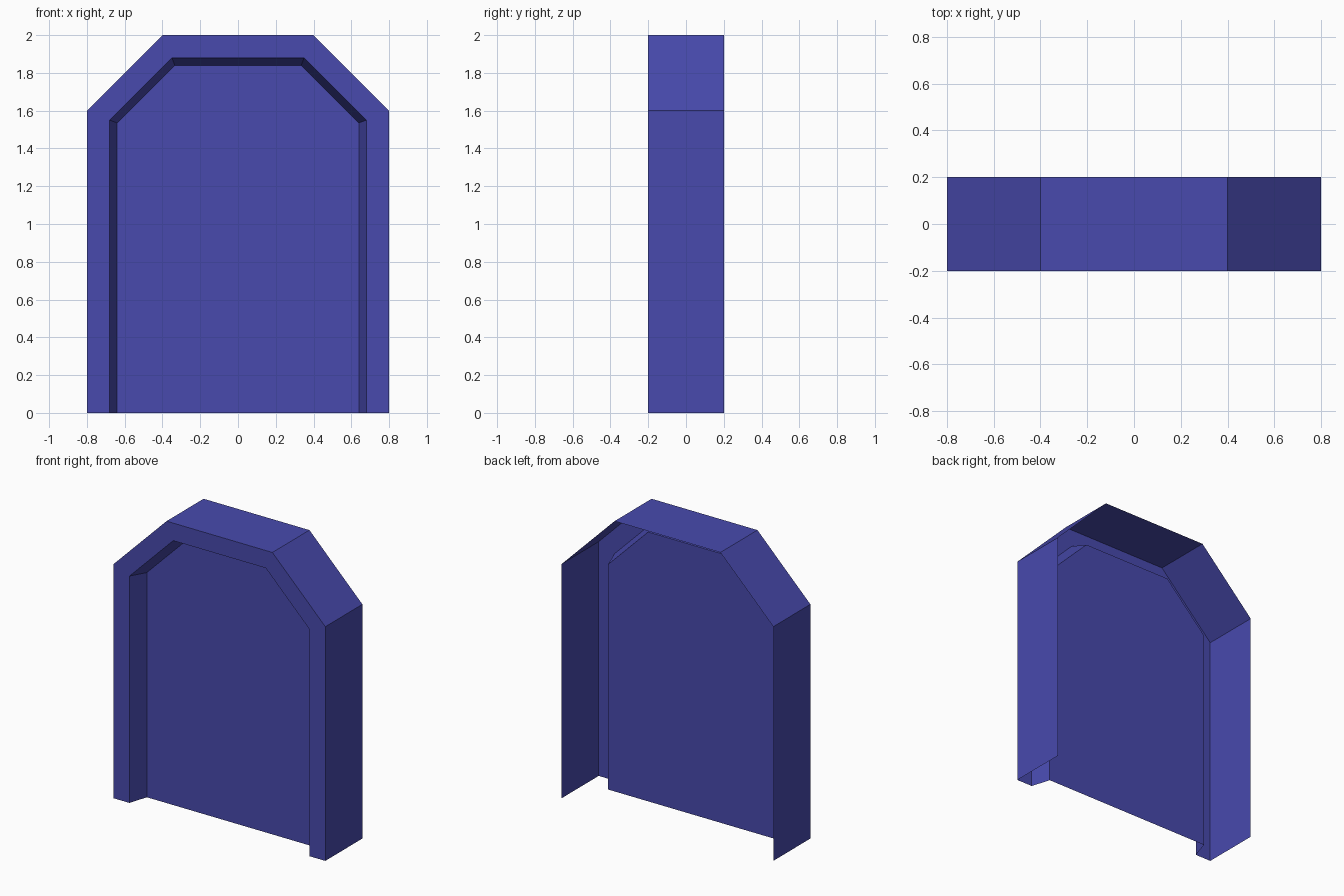
import bpy

if "Cube" in bpy.data.objects:
    bpy.data.objects.remove(bpy.data.objects["Cube"])

FRONT, PANEL, BACK = -0.2, -0.07, 0.2

mat = bpy.data.materials.new("door_blue")
mat.diffuse_color = (0.065, 0.068, 0.42, 1)
mat.use_nodes = True
mat.node_tree.nodes["Principled BSDF"].inputs["Base Color"].default_value = mat.diffuse_color


def arch(half, shoulder, top_half, top, y):
    """Chamfered arch outline, left foot over the top to right foot."""
    left = [(half, 0), (half, shoulder), (top_half, top)]
    return [(-x, y, z) for x, z in left] + [(x, y, z) for x, z in reversed(left)]


def add_mesh(name, verts, faces):
    mesh = bpy.data.meshes.new(name)
    mesh.from_pydata(verts, [], faces)
    mesh.materials.append(mat)
    obj = bpy.data.objects.new(name, mesh)
    bpy.context.collection.objects.link(obj)
    return obj


def strip(name, a, b):
    """Open band of quads between two matching outlines."""
    n = len(a)
    return add_mesh(name, a + b, [(i, i + 1, n + i + 1, n + i) for i in range(n - 1)])


outer_front = arch(0.80, 1.60, 0.40, 2.00, FRONT)
outer_back = arch(0.80, 1.60, 0.40, 2.00, BACK)
inner_front = arch(0.68, 1.55, 0.35, 1.88, FRONT)
inner_back = arch(0.64, 1.535, 0.335, 1.84, PANEL)

# Outer casing, open at the back and bottom
strip("outer_casing", outer_front, outer_back)
# Flat border on the front
strip("front_frame", inner_front, outer_front)
# Tapered sides of the recess
strip("recess_sides", inner_back, inner_front)
# Recessed door panel
add_mesh("door_panel", inner_back, [tuple(reversed(range(len(inner_back))))])
